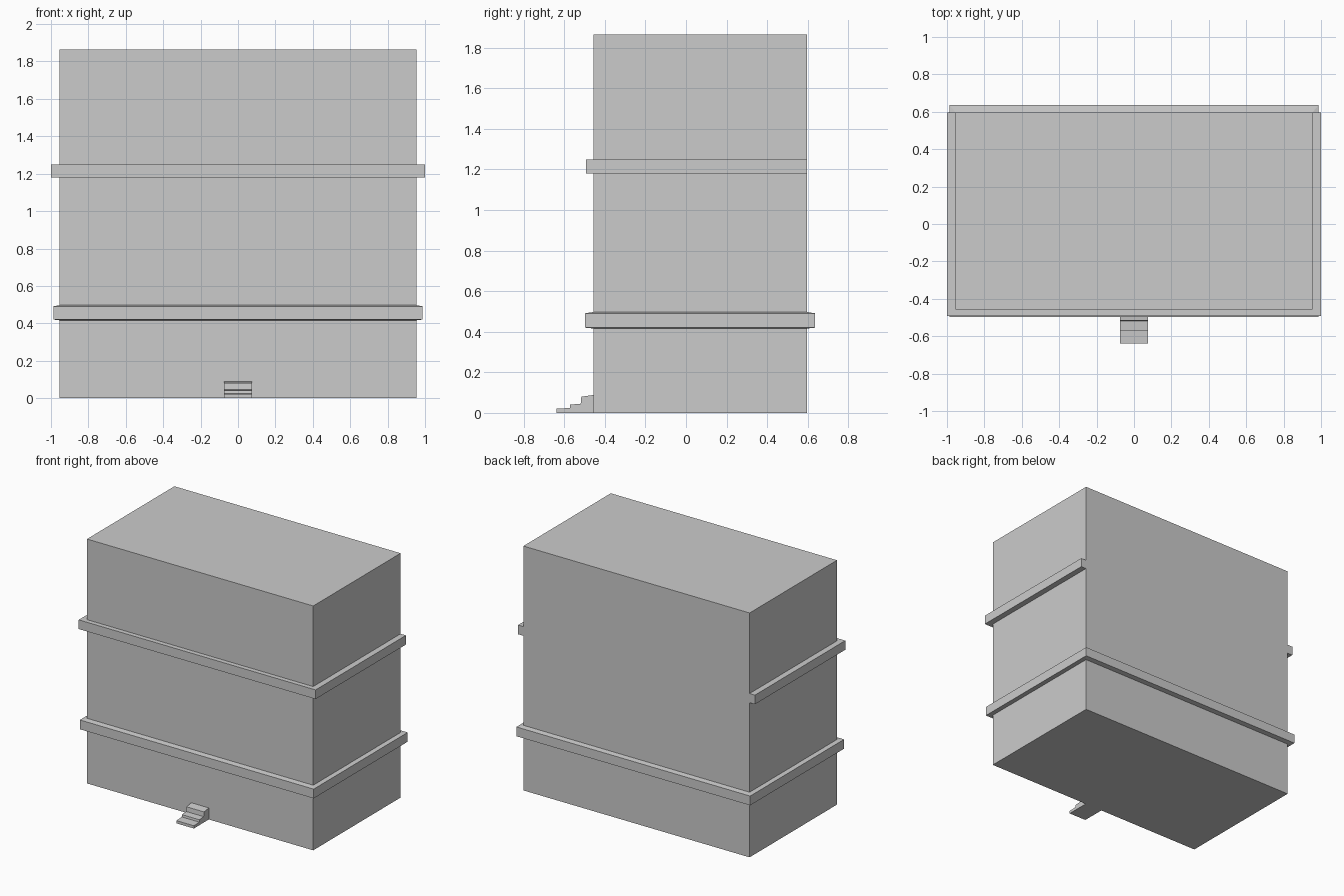
import bpy, bmesh

if "Cube" in bpy.data.objects:
    bpy.data.objects.remove(bpy.data.objects["Cube"])

X, Y0, Y1, H = 0.955, -0.457, 0.597, 1.865   # body half width, front, back, height


def finish(name, bm):
    bmesh.ops.recalc_face_normals(bm, faces=bm.faces)
    mesh = bpy.data.meshes.new(name)
    bm.to_mesh(mesh)
    bm.free()
    obj = bpy.data.objects.new(name, mesh)
    bpy.context.collection.objects.link(obj)
    return obj


def corners(x, y0, y1):
    return [(-x, y1), (-x, y0), (x, y0), (x, y1)]


def band(name, outer, inner, z_outer, z_inner, closed):
    """Moulding running round the body; open bands stop at the back corners."""
    bm = bmesh.new()
    rings = []
    for (ox, oy), (ix, iy) in zip(outer, inner):
        rings.append([bm.verts.new(p) for p in (
            (ox, oy, z_outer[0]), (ox, oy, z_outer[1]),
            (ix, iy, z_inner[1]), (ix, iy, z_inner[0]))])
    n = len(rings)
    for i in range(n if closed else n - 1):
        a, b = rings[i], rings[(i + 1) % n]
        for k in range(4):
            m = (k + 1) % 4
            bm.faces.new((a[k], a[m], b[m], b[k]))
    if not closed:
        bm.faces.new(rings[0])
        bm.faces.new(rings[-1])
    return finish(name, bm)


def extrude_x(name, profile, half):
    bm = bmesh.new()
    face = bm.faces.new([bm.verts.new((-half, y, z)) for y, z in profile])
    new = bmesh.ops.extrude_face_region(bm, geom=[face])["geom"]
    verts = [v for v in new if isinstance(v, bmesh.types.BMVert)]
    bmesh.ops.translate(bm, verts=verts, vec=(2 * half, 0, 0))
    return finish(name, bm)


# main block
extrude_x("building_body", [(Y0, 0), (Y1, 0), (Y1, H), (Y0, H)], X)

# lower band goes all the way round, upper band leaves the back wall plain
wall = corners(X, Y0, Y1)
band("lower_band", corners(0.987, -0.497, 0.636), wall,
     (0.42, 0.491), (0.416, 0.497), True)
band("upper_band", corners(1.0, -0.493, Y1), wall,
     (1.18, 1.25), (1.18, 1.25), False)

# entrance steps
extrude_x("front_steps", [
    (Y0, 0), (-0.638, 0), (-0.638, 0.021), (-0.573, 0.024), (-0.571, 0.041),
    (-0.519, 0.045), (-0.516, 0.08), (Y0, 0.088)], 0.074)
